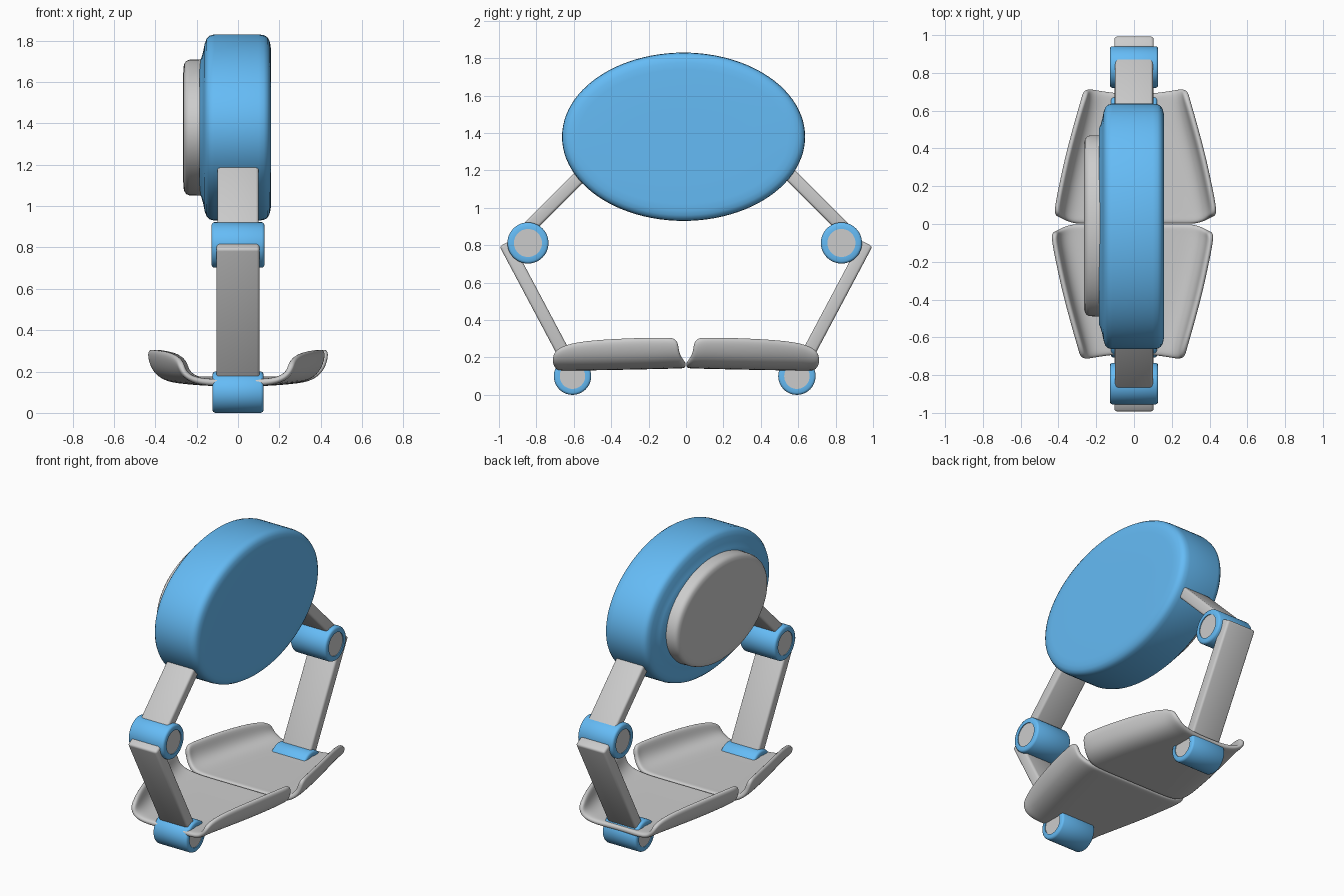
import bpy, bmesh, math
from mathutils import Matrix, Vector

if "Cube" in bpy.data.objects:
    bpy.data.objects.remove(bpy.data.objects["Cube"])

blue = bpy.data.materials.new("blue")
blue.diffuse_color = (0.13, 0.50, 0.92, 1)
blue.use_nodes = True
blue.node_tree.nodes["Principled BSDF"].inputs["Base Color"].default_value = blue.diffuse_color


def finish(name, bm, mat=None, angle=40):
    bmesh.ops.recalc_face_normals(bm, faces=bm.faces[:])
    me = bpy.data.meshes.new(name)
    bm.to_mesh(me)
    bm.free()
    ob = bpy.data.objects.new(name, me)
    bpy.context.collection.objects.link(ob)
    if mat:
        me.materials.append(mat)
    bpy.ops.object.select_all(action='DESELECT')
    ob.select_set(True)
    bpy.context.view_layer.objects.active = ob
    bpy.ops.object.shade_smooth_by_angle(angle=math.radians(angle))
    return ob


def loft(name, centre, a, b, profile, mat=None, n=96):
    """Elliptical rings along x; profile = (x, inset) pairs, capped at both ends."""
    bm = bmesh.new()
    rings = []
    for x, inset in profile:
        rings.append([bm.verts.new((x,
                                    centre[0] + (a - inset) * math.cos(2 * math.pi * i / n),
                                    centre[1] + (b - inset) * math.sin(2 * math.pi * i / n)))
                      for i in range(n)])
    for r, s in zip(rings, rings[1:]):
        for i in range(n):
            j = (i + 1) % n
            bm.faces.new((r[i], r[j], s[j], s[i]))
    bm.faces.new(rings[0])
    bm.faces.new(rings[-1])
    return finish(name, bm, mat)


def bar(name, p0, p1, width, thick):
    """Rounded flat bar between two (y, z) points."""
    p0, p1 = Vector((0, *p0)), Vector((0, *p1))
    d = (p1 - p0).normalized()
    side = Vector((1, 0, 0))
    rot = Matrix((side, d.cross(side), d)).transposed().to_4x4()
    bm = bmesh.new()
    bmesh.ops.create_cube(bm, size=1)
    bmesh.ops.scale(bm, vec=(width, thick, (p1 - p0).length), verts=bm.verts[:])
    bmesh.ops.bevel(bm, geom=bm.edges[:], offset=0.014, segments=3, profile=0.5, affect='EDGES')
    bmesh.ops.transform(bm, matrix=Matrix.Translation((p0 + p1) / 2) @ rot, verts=bm.verts[:])
    return finish(name, bm)


# Oval head with softly rounded rim
loft("head", (-0.013, 1.38), 0.65, 0.45,
     [(0.160, 0.30), (0.160, 0.09), (0.158, 0.055), (0.152, 0.03), (0.142, 0.013),
      (0.125, 0.003), (0.10, 0), (-0.115, 0), (-0.138, 0.006), (-0.152, 0.02),
      (-0.161, 0.045), (-0.168, 0.08), (-0.176, 0.11), (-0.185, 0.13), (-0.185, 0.25)], blue)

# Oval pad on the back of the head
loft("back_pad", (-0.01, 1.38), 0.48, 0.33,
     [(-0.17, 0), (-0.235, 0.002), (-0.25, 0.008), (-0.259, 0.02), (-0.264, 0.04),
      (-0.265, 0.07), (-0.265, 0.2)])


def joint(name, y, z, r, half, pin):
    """Blue barrel with recessed ends and a grey pin."""
    rim = r - pin
    end = [(half - 0.012, rim), (half, rim), (half, 0.012), (half - 0.004, 0.004),
           (half - 0.012, 0)]
    loft(name, (y, z), r, r, end + [(-x, i) for x, i in reversed(end)], blue, 48)
    loft(name + "_pin", (y, z), pin, pin, [(half - 0.005, 0), (0.005 - half, 0)], None, 48)


# Two folding legs, mirrored front and back
for tag, s in (("front", -1), ("back", 1)):
    joint(tag + "_knee", s * 0.838 - 0.007, 0.812, 0.11, 0.128, 0.075)
    joint(tag + "_ankle", s * 0.60 - 0.007, 0.10, 0.10, 0.123, 0.068)
    bar(tag + "_upper_leg", (s * 0.50, 1.235), (s * 0.86, 0.875), 0.20, 0.07)
    bar(tag + "_lower_leg", (s * 0.966, 0.810), (s * 0.61, 0.14), 0.208, 0.07)

# Tray halves: rows of (y, half width, floor height, lip height)
ROWS = [(0.0, 0.428, 0.16, 0.285), (0.035, 0.432, 0.158, 0.306), (0.08, 0.430, 0.157, 0.308),
        (0.20, 0.41, 0.154, 0.308), (0.35, 0.378, 0.151, 0.303), (0.50, 0.338, 0.148, 0.294),
        (0.60, 0.31, 0.147, 0.28), (0.66, 0.292, 0.147, 0.262), (0.69, 0.282, 0.147, 0.235)]


def tray_half(name, s):
    bm = bmesh.new()
    grid = []
    for k, (y, w, floor, top) in enumerate(ROWS):
        h = top - floor
        # distance across, height above floor, shift of the end rows
        half = [((w - 0.17) * 0.5, 0, 0, 0), (w - 0.17, 0, 0, 0.005),
                (w - 0.10, 0.06 * h, 0, 0.015), (w - 0.05, 0.27 * h, 0.022, 0.025),
                (w - 0.025, 0.6 * h, 0.038, 0.025), (w - 0.016, h, 0.042, 0.01)]
        pts = [(-x, z, a, b) for x, z, a, b in reversed(half)] + [(0, 0, 0, 0)] + half
        row = []
        for x, z, a, b in pts:
            yy = y + a * max(0, 1 - y / 0.15) + (b if k == len(ROWS) - 1 else 0)
            row.append(bm.verts.new((s * (x + 0.008), s * yy, floor + z)))
        grid.append(row)
    for r, t in zip(grid, grid[1:]):
        for i in range(len(r) - 1):
            f = (r[i], r[i + 1], t[i + 1], t[i])
            bm.faces.new(f)
    ob = finish(name, bm, angle=60)
    sol = ob.modifiers.new("thickness", 'SOLIDIFY')
    sol.thickness = 0.034
    sol.offset = 0
    sub = ob.modifiers.new("smooth", 'SUBSURF')
    sub.levels = sub.render_levels = 2


tray_half("tray_back", 1)
tray_half("tray_front", -1)
